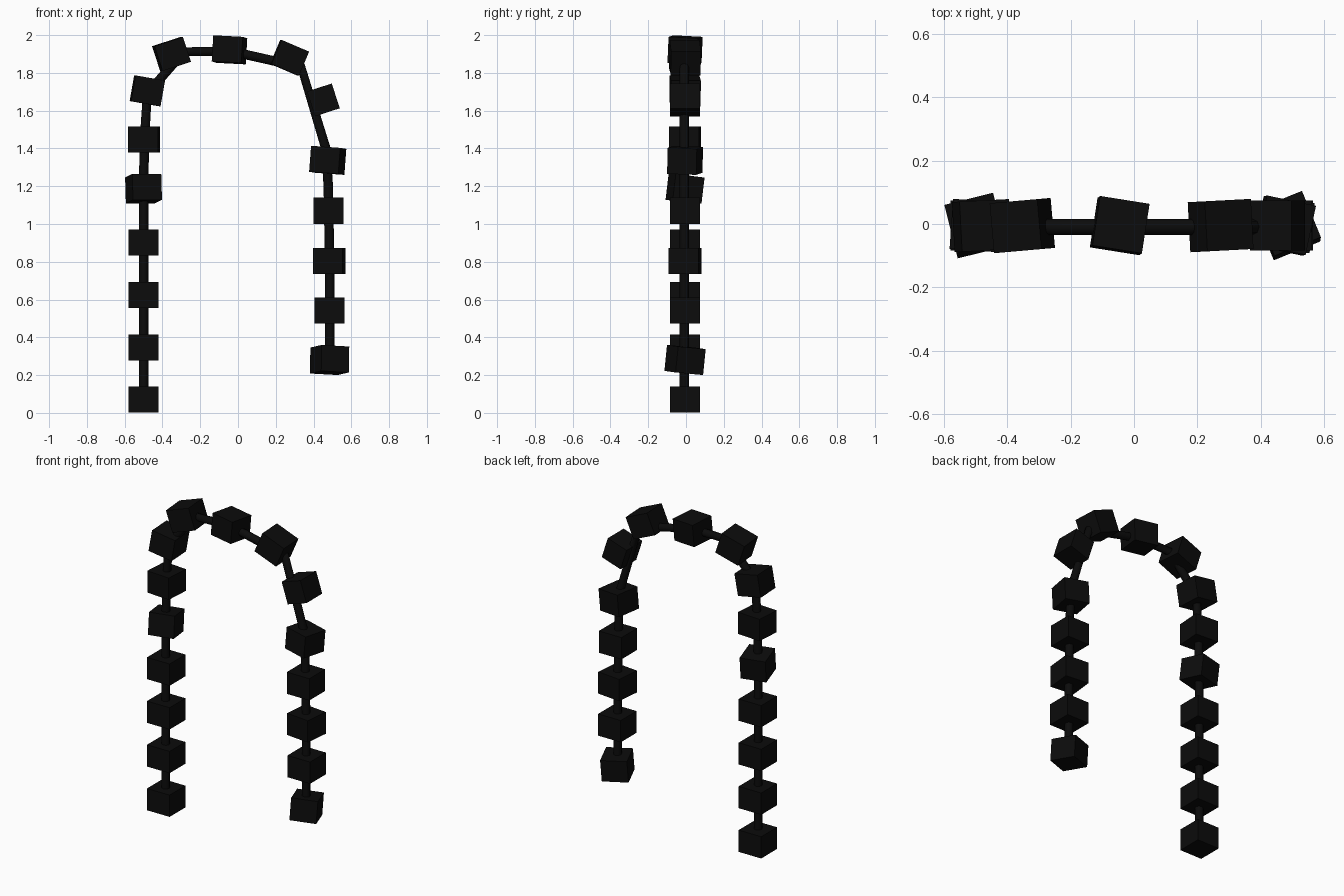
import bpy
from math import radians
from mathutils import Euler

if "Cube" in bpy.data.objects:
    bpy.data.objects.remove(bpy.data.objects["Cube"], do_unlink=True)

black = bpy.data.materials.new("soft black")
black.use_nodes = True
black.diffuse_color = (0.0035, 0.0035, 0.0035, 1)
black.node_tree.nodes["Principled BSDF"].inputs["Base Color"].default_value = black.diffuse_color

WIDTH, HEIGHT, Y = 0.158, 0.138, -0.005


def bead(name, x, z, pitch=0, roll=0, yaw=0, width=WIDTH):
    """Block bead; pitch, roll and yaw are degrees about x, y and z."""
    bpy.ops.mesh.primitive_cube_add(size=1, location=(x, Y, z))
    ob = bpy.context.object
    ob.name = name
    ob.scale = (width, WIDTH, HEIGHT)
    ob.rotation_euler = Euler([radians(a) for a in (pitch, roll, yaw)])
    ob.data.materials.append(black)


# Straight beads of the long strand
for i in range(4):
    bead(f"long_strand_bead_{i + 1}", -0.5, 0.07 + i * 0.277)
bead("long_strand_turned_bead", -0.5, 1.187, pitch=-7, yaw=14)
bead("long_strand_top_bead", -0.497, 1.447, yaw=-4)

# Beads around the bend
bead("arch_bead_1", -0.48, 1.705, roll=10, yaw=3)
bead("arch_bead_2", -0.352, 1.9, roll=-18, yaw=5)
bead("arch_bead_3", -0.045, 1.922, pitch=-3, roll=3, yaw=-9)
bead("arch_bead_4", 0.273, 1.88, roll=23, yaw=3)
bead("arch_bead_5", 0.452, 1.657, roll=-18, width=HEIGHT)

# Beads of the short strand
bead("short_strand_top_bead", 0.475, 1.337, pitch=-2, roll=4, yaw=-12)
bead("short_strand_bead_1", 0.48, 1.07)
bead("short_strand_bead_2", 0.483, 0.805, yaw=-6)
bead("short_strand_bead_3", 0.485, 0.543)
bead("short_strand_end_bead", 0.485, 0.28, pitch=-5, roll=3, yaw=22)

# Cord threaded through the beads
path = [(-0.5, 0.05), (-0.5, 1.2), (-0.495, 1.45), (-0.48, 1.69), (-0.35, 1.84),
        (-0.29, 1.912), (-0.04, 1.915), (0.25, 1.85), (0.335, 1.83),
        (0.465, 1.4), (0.478, 1.2), (0.485, 0.8), (0.485, 0.27)]
curve = bpy.data.curves.new("cord", "CURVE")
curve.dimensions = "3D"
curve.bevel_depth = 0.025
curve.bevel_resolution = 2
curve.use_fill_caps = True
spline = curve.splines.new("POLY")
spline.points.add(len(path) - 1)
for point, (x, z) in zip(spline.points, path):
    point.co = (x, Y - 0.004, z, 1)
curve.materials.append(black)
cord = bpy.data.objects.new("cord", curve)
bpy.context.collection.objects.link(cord)
